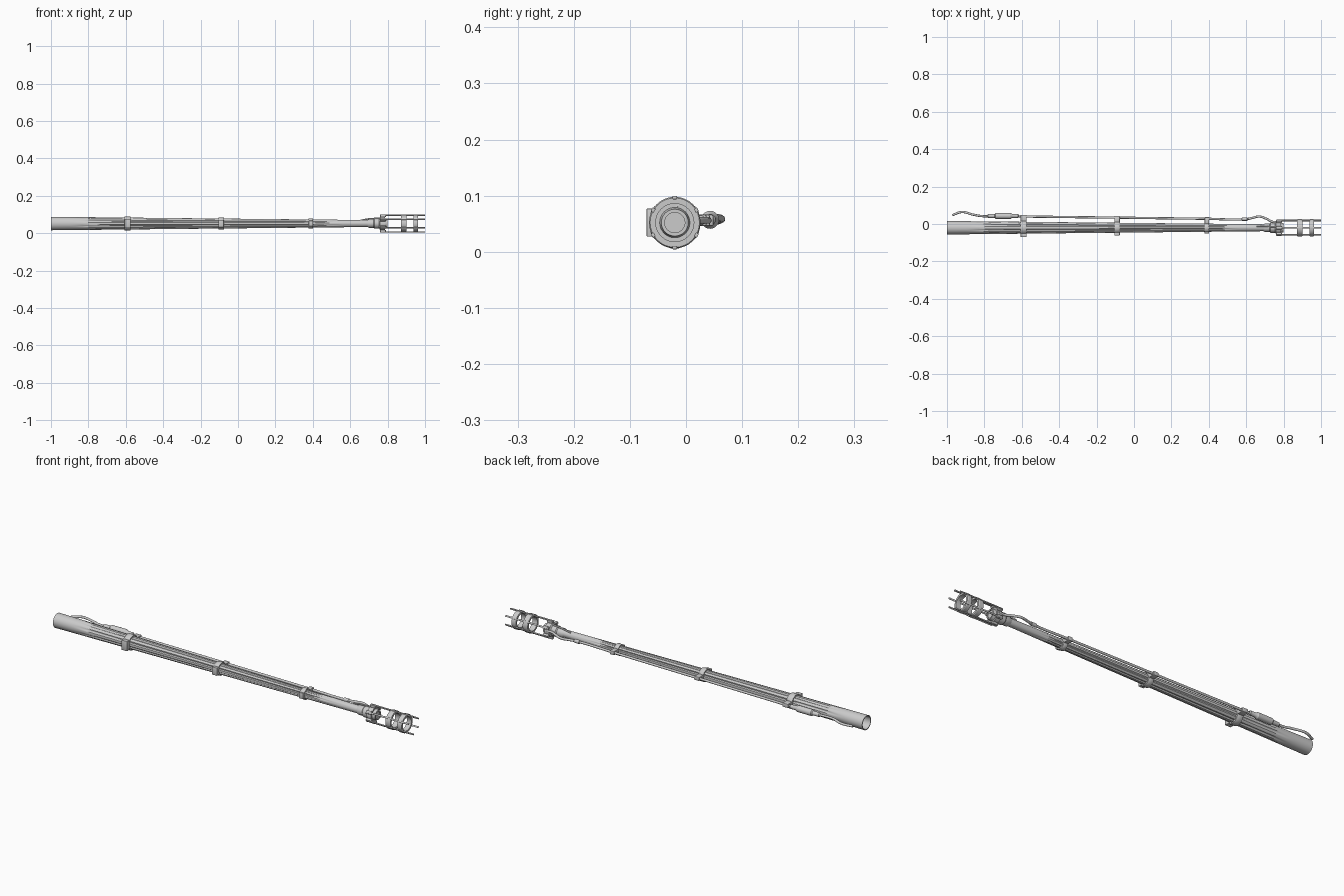
import bpy, bmesh, math
from mathutils import Vector, Matrix

if "Cube" in bpy.data.objects:
    bpy.data.objects.remove(bpy.data.objects["Cube"])

AY, AZ = -0.02, 0.052          # barrel axis


def finish(bm, name, angle=30):
    bmesh.ops.recalc_face_normals(bm, faces=bm.faces)
    me = bpy.data.meshes.new(name)
    bm.to_mesh(me)
    bm.free()
    ob = bpy.data.objects.new(name, me)
    bpy.context.collection.objects.link(ob)
    bpy.ops.object.select_all(action='DESELECT')
    bpy.context.view_layer.objects.active = ob
    ob.select_set(True)
    bpy.ops.object.shade_smooth_by_angle(angle=math.radians(angle))
    return ob


def lathe(name, profile, segs=32, closed=False, y=AY, z=AZ, shape=None):
    """Revolve (x, radius) points around an x-directed axis."""
    bm = bmesh.new()
    loops = []
    for x, r in profile:
        loop = []
        for i in range(segs):
            a = 2 * math.pi * i / segs
            q = shape(x, r, a) if shape else r
            loop.append(bm.verts.new((x, y + q * math.cos(a), z + q * math.sin(a))))
        loops.append(loop)
    for k in range(len(loops) if closed else len(loops) - 1):
        a, b = loops[k], loops[(k + 1) % len(loops)]
        for i in range(segs):
            j = (i + 1) % segs
            bm.faces.new((a[i], a[j], b[j], b[i]))
    return finish(bm, name)


def box(name, center, size, angle=0.0, bevel=0.0):
    """Box; angle swings it around the barrel axis."""
    bm = bmesh.new()
    bmesh.ops.create_cube(bm, size=1)
    bmesh.ops.scale(bm, vec=size, verts=bm.verts)
    if bevel:
        bmesh.ops.bevel(bm, geom=bm.edges[:], offset=bevel, segments=2, affect='EDGES', profile=0.5)
    bmesh.ops.translate(bm, vec=center, verts=bm.verts)
    pivot = Vector((0, AY, AZ))
    bmesh.ops.rotate(bm, cent=pivot, matrix=Matrix.Rotation(angle, 3, 'X'), verts=bm.verts)
    return finish(bm, name)


def cable(name, pts, radius):
    cu = bpy.data.curves.new(name, 'CURVE')
    cu.dimensions = '3D'
    cu.bevel_depth = radius
    cu.bevel_resolution = 3
    cu.use_fill_caps = True
    cu.resolution_u = 6
    sp = cu.splines.new('BEZIER')
    sp.bezier_points.add(len(pts) - 1)
    for bp, p in zip(sp.bezier_points, pts):
        bp.co = p
        bp.handle_left_type = bp.handle_right_type = 'AUTO'
    ob = bpy.data.objects.new(name, cu)
    bpy.context.collection.objects.link(ob)
    return ob


def barrel_radius(x):
    return 0.035 - 0.0165 * (x + 0.9) / 1.6 if x > -0.9 else 0.035


# Fluted, tapering barrel, open at the rear
def flute(x, r, a):
    fade = max(0.0, min(1.0, (x + 0.87) / 0.12, (0.56 - x) / 0.1))
    groove = max(0.0, math.cos(8 * a + math.pi)) ** 0.7
    return r * (1 - 0.15 * fade * groove)


xs = [-0.87, -0.83, -0.79, -0.75, -0.5, -0.2, 0.1, 0.4, 0.46, 0.51, 0.56, 0.70]
profile = [(-0.9, 0.0), (-0.9, 0.031), (-1.0, 0.032), (-1.0, 0.036), (-0.9, 0.035)]
profile += [(x, barrel_radius(x)) for x in xs]
lathe("barrel", profile, 64, shape=flute)

# Flared collar and closed muzzle face
lathe("muzzle_collar", [(0.69, 0.018), (0.70, 0.023), (0.725, 0.023), (0.73, 0.027), (0.755, 0.027),
                        (0.76, 0.034), (0.785, 0.034), (0.785, 0.027), (0.80, 0.024), (0.80, 0.018),
                        (0.795, 0.018), (0.795, 0.0)], 32)

# Muzzle cage: two rings joined by six bars with rear pads
for i, (x0, x1) in enumerate([(0.872, 0.9), (0.938, 0.963)]):
    lathe(f"cage_ring_{i}", [(x0, 0.034), (x0, 0.044), (x0 + 0.003, 0.046), (x1 - 0.003, 0.046),
                             (x1, 0.044), (x1, 0.034)], 32, closed=True)
for i in range(6):
    a = i * math.pi / 3
    box(f"cage_bar_{i}", (0.88, AY, AZ + 0.0445), (0.24, 0.008, 0.006), a, 0.001)
    box(f"cage_pad_{i}", (0.775, AY, AZ + 0.040), (0.03, 0.017, 0.012), a, 0.002)

# Barrel clamps with a lug on the front and a cable holder behind
for i, (x, lug) in enumerate([(-0.59, 0.0495), (-0.09, 0.040), (0.39, 0.030)]):
    r = barrel_radius(x)
    w = 0.016 - 0.002 * i
    o = r + 0.006
    lathe(f"clamp_{i}", [(x - w, r - 0.004), (x - w, o - 0.001), (x - w + 0.002, o), (x + w - 0.002, o),
                         (x + w, o - 0.001), (x + w, r - 0.004)], 32, closed=True)
    box(f"clamp_lug_{i}", (x, AY - (r + lug) / 2, AZ), (2 * w, lug - r + 0.002, 0.05 - 0.01 * i), 0, 0.002)
    yc = 0.040 - 0.015 * (x + 0.59) / 1.2
    y0 = AY + r - 0.002
    box(f"cable_holder_{i}", (x, (y0 + yc + 0.009) / 2, 0.056), (2 * w, yc + 0.009 - y0, 0.02), 0, 0.003)

# Cable along the rear side with its loose tail and muzzle loop
cable("main_cable", [(-0.97, 0.048, 0.052), (-0.92, 0.064, 0.058), (-0.86, 0.050, 0.062), (-0.81, 0.042, 0.058),
                     (-0.76, 0.042, 0.056), (-0.59, 0.040, 0.056), (-0.09, 0.034, 0.056),
                     (0.39, 0.028, 0.056), (0.60, 0.026, 0.056), (0.635, 0.033, 0.056), (0.67, 0.040, 0.056),
                     (0.71, 0.027, 0.056), (0.74, 0.012, 0.056), (0.775, 0.010, 0.056)], 0.006)
lathe("cable_connector", [(-0.785, 0.006), (-0.78, 0.010), (-0.745, 0.011), (-0.74, 0.016), (-0.66, 0.016),
                          (-0.652, 0.011), (-0.62, 0.010), (-0.615, 0.006)], 20, y=0.043, z=0.057)
lathe("cable_plug", [(0.575, 0.005), (0.578, 0.009), (0.605, 0.009), (0.61, 0.005)], 16, y=0.026, z=0.056)

# Short sensor lead on top of the muzzle collar
cable("sensor_lead", [(0.655, -0.012, 0.069), (0.70, -0.012, 0.077), (0.74, -0.014, 0.080),
                      (0.785, -0.016, 0.084)], 0.004)
